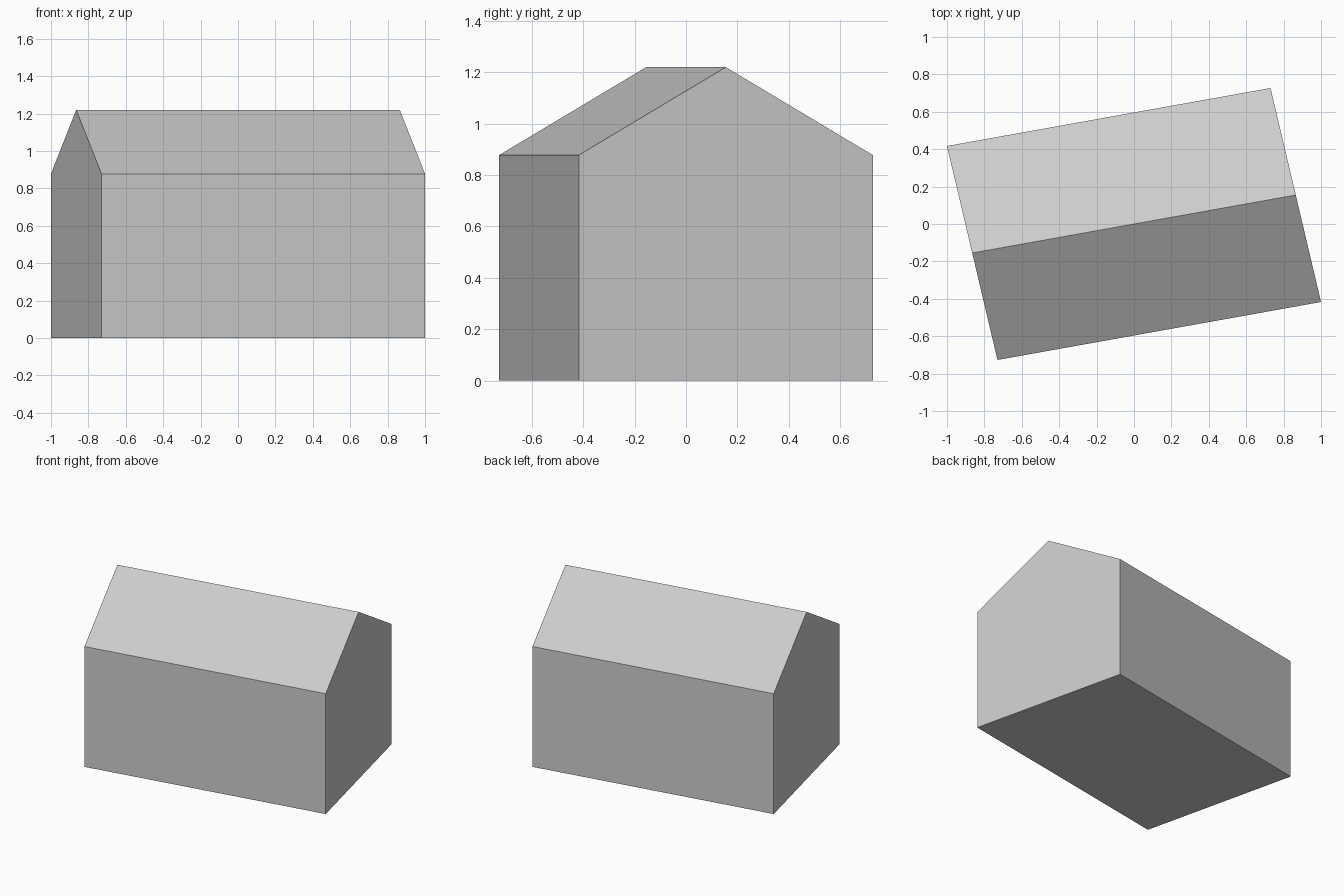
import bpy
import bmesh
from mathutils import Vector

cube = bpy.data.objects.get("Cube")
if cube:
    bpy.data.objects.remove(cube, do_unlink=True)

# Single flat colour
grey = bpy.data.materials.new("light_grey")
grey.use_nodes = True
colour = (0.6, 0.6, 0.6, 1)
grey.diffuse_color = colour
grey.node_tree.nodes["Principled BSDF"].inputs["Base Color"].default_value = colour

# Slightly skewed footprint: half length along the ridge, half width across it
along = Vector((0.865, 0.155, 0))
across = Vector((-0.135, 0.572, 0))
eaves, ridge = 0.878, 1.22

# Gable outline as (position across, height), extruded along the ridge
gable = [(-1, 0), (1, 0), (1, eaves), (0, ridge), (-1, eaves)]
bm = bmesh.new()
end = bm.faces.new([bm.verts.new(across * s + Vector((0, 0, h)) - along) for s, h in gable])
far = bmesh.ops.extrude_face_region(bm, geom=[end], use_keep_orig=True)["geom"]
bmesh.ops.translate(bm, vec=along * 2, verts=[g for g in far if isinstance(g, bmesh.types.BMVert)])
bmesh.ops.recalc_face_normals(bm, faces=bm.faces)

mesh = bpy.data.meshes.new("gabled_building")
bm.to_mesh(mesh)
bm.free()
mesh.materials.append(grey)
building = bpy.data.objects.new("gabled_building", mesh)
bpy.context.collection.objects.link(building)
